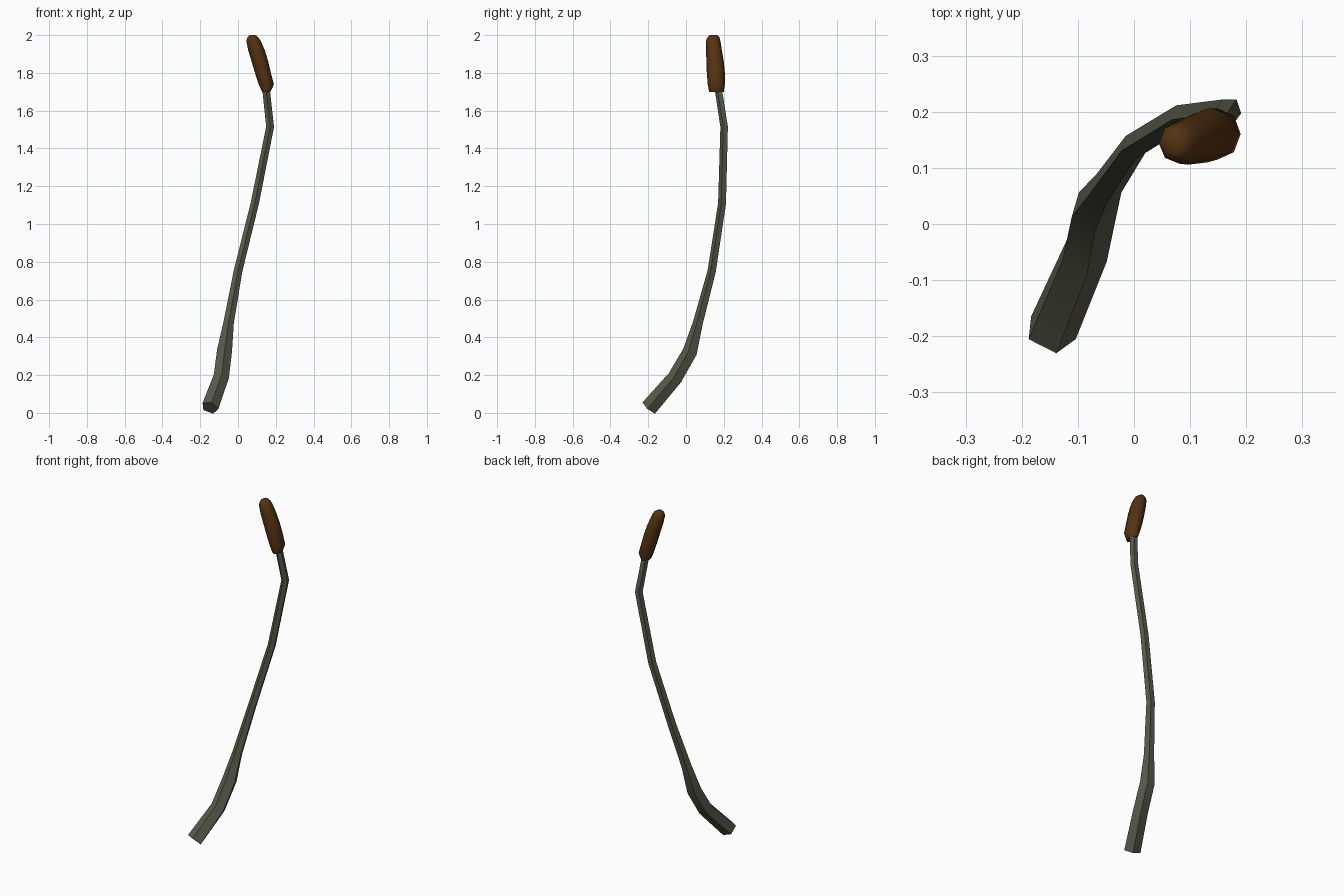
import bpy, bmesh, math
from mathutils import Vector

if "Cube" in bpy.data.objects:
    bpy.data.objects.remove(bpy.data.objects["Cube"])


def material(name, rgb):
    m = bpy.data.materials.new(name)
    m.diffuse_color = (*rgb, 1)
    m.use_nodes = True
    m.node_tree.nodes["Principled BSDF"].inputs["Base Color"].default_value = m.diffuse_color
    return m


def loft(name, rings, mat, angle):
    """Skin a list of equal-sized point rings and cap both ends."""
    bm = bmesh.new()
    loops = [[bm.verts.new(p) for p in ring] for ring in rings]
    n = len(loops[0])
    for a, b in zip(loops, loops[1:]):
        for i in range(n):
            j = (i + 1) % n
            bm.faces.new((a[i], a[j], b[j], b[i]))
    bm.faces.new(loops[0][::-1])
    bm.faces.new(loops[-1])
    bmesh.ops.recalc_face_normals(bm, faces=bm.faces)
    me = bpy.data.meshes.new(name)
    bm.to_mesh(me)
    bm.free()
    me.materials.append(mat)
    ob = bpy.data.objects.new(name, me)
    bpy.context.collection.objects.link(ob)
    bpy.ops.object.select_all(action='DESELECT')
    ob.select_set(True)
    bpy.context.view_layer.objects.active = ob
    bpy.ops.object.shade_smooth_by_angle(angle=math.radians(angle))
    return ob


stem_green = material("grey green", (0.10, 0.105, 0.07))
bud_brown = material("dark brown", (0.09, 0.033, 0.006))

# Stem: five-sided tube along a bent path (x, y, z, radius)
path = [(-0.149, -0.194, 0.028, 0.047), (-0.09, -0.056, 0.186, 0.043),
        (-0.072, 0.025, 0.325, 0.042), (-0.05, 0.065, 0.475, 0.029),
        (0.0, 0.138, 0.75, 0.024), (0.089, 0.193, 1.11, 0.023),
        (0.17, 0.204, 1.515, 0.022), (0.15, 0.175, 1.70, 0.021),
        (0.139, 0.143, 1.84, 0.012)]
pts = [Vector(p[:3]) for p in path]
rings = []
for i, p in enumerate(pts):
    t = Vector()
    if i > 0:
        t += (p - pts[i - 1]).normalized()
    if i < len(pts) - 1:
        t += (pts[i + 1] - p).normalized()
    t.normalize()
    ref = Vector((0, -1, 0))
    u = (ref - t * ref.dot(t)).normalized()
    v = t.cross(u)
    r = path[i][3]
    rings.append([p + r * (u * math.cos(a) + v * math.sin(a))
                  for a in (math.tau * k / 5 for k in range(5))])
loft("stem", rings, stem_green, 60)

# Bud: leaning flattened pod from stacked oval sections (z, x0, x1, y0, y1)
sections = [(1.70, 0.128, 0.172, 0.122, 0.200), (1.74, 0.109, 0.190, 0.115, 0.206),
            (1.80, 0.090, 0.174, 0.110, 0.206), (1.86, 0.072, 0.160, 0.108, 0.200),
            (1.92, 0.054, 0.142, 0.106, 0.190), (1.97, 0.044, 0.120, 0.107, 0.182),
            (1.99, 0.051, 0.106, 0.114, 0.176), (2.00, 0.062, 0.092, 0.126, 0.166)]
rings = []
for z, x0, x1, y0, y1 in sections:
    rings.append([Vector(((x0 + x1) / 2 + (x1 - x0) / 2 * math.cos(a),
                          (y0 + y1) / 2 + (y1 - y0) / 2 * math.sin(a), z))
                  for a in (math.tau * k / 8 for k in range(8))])
loft("bud", rings, bud_brown, 60)
